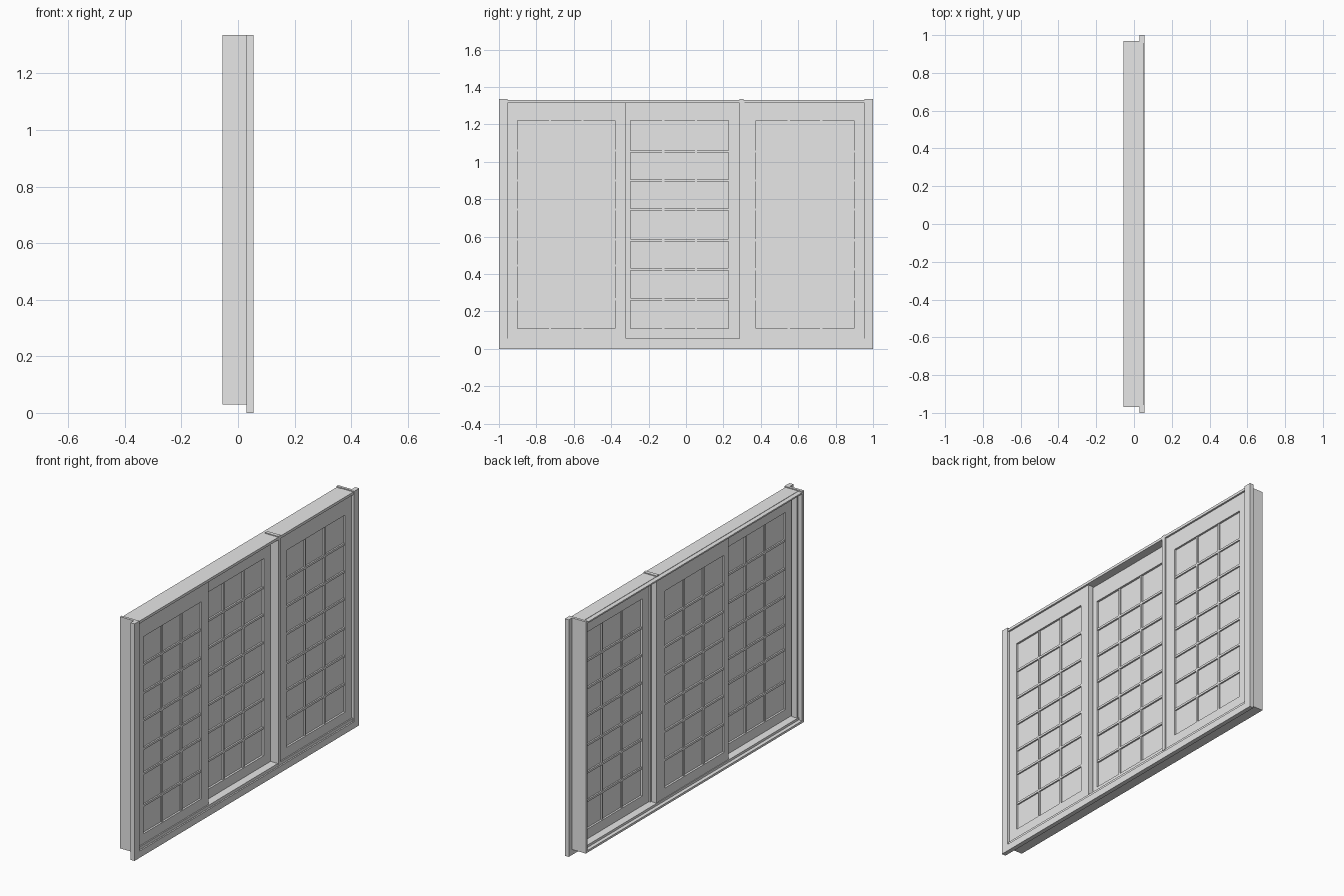
import bpy
import bmesh
from mathutils import Vector

old = bpy.data.objects.get("Cube")
if old:
    bpy.data.objects.remove(old, do_unlink=True)

paint = bpy.data.materials.new("light_grey")
paint.use_nodes = True
GREY = (0.8, 0.8, 0.8, 1)
paint.diffuse_color = GREY
paint.node_tree.nodes["Principled BSDF"].inputs["Base Color"].default_value = GREY


def boxes(name, parts):
    """One object from boxes, each given as x, y and z ranges."""
    bm = bmesh.new()
    for ranges in parts:
        lo = Vector([r[0] for r in ranges])
        hi = Vector([r[1] for r in ranges])
        verts = bmesh.ops.create_cube(bm, size=1)["verts"]
        for v in verts:
            v.co = Vector([(lo[i] + hi[i]) / 2 + v.co[i] * (hi[i] - lo[i]) for i in range(3)])
    mesh = bpy.data.meshes.new(name)
    bm.to_mesh(mesh)
    bm.free()
    mesh.materials.append(paint)
    obj = bpy.data.objects.new(name, mesh)
    bpy.context.collection.objects.link(obj)
    return obj


def ring(x, y, z, oy, oz):
    """Four rails around an opening."""
    return [(x, (y[0], oy[0]), z), (x, (oy[1], y[1]), z),
            (x, oy, (z[0], oz[0])), (x, oy, (oz[1], z[1]))]


TOP = 1.335
BACK, FRONT = -0.055, 0.055

# Outer frame: side jambs with stops and mounting flanges
for side, s in (("left", 1), ("right", -1)):
    def span(a, b):
        return tuple(sorted((s * a, s * b)))
    boxes(side + "_jamb", [((BACK, 0.04), span(0.955, 0.97), (0.03, TOP)),
                           ((-0.03, 0.005), span(0.945, 0.955), (0.05, 1.32))])
    boxes(side + "_flange", [((0.03, FRONT), span(0.955, 1), (0, TOP))])

# Head board and stepped sill
boxes("head", [((-0.03, 0.05), (-0.955, 0.955), (1.315, 1.33)),
               ((BACK, -0.03), (-0.955, 0.955), (1.32, 1.328))])
boxes("sill", [((BACK, 0.035), (-0.955, 0.955), (0.03, 0.042)),
               ((-0.034, 0.04), (-0.955, 0.955), (0.04, 0.055))])
boxes("bottom_flange", [((0.03, FRONT), (-0.955, 0.955), (0, 0.038)),
                        ((0.03, 0.047), (-0.955, 0.955), (0.038, 0.055))])

# Post between the sliding and fixed panels
boxes("mullion", [((-0.032, 0.05), (0.287, 0.308), (0.05, TOP)),
                  ((0.0, 0.042), (0.308, 0.314), (0.05, 1.32))])

# Glazed panels: x range, outer y range, opening y range, bar heights
BARS = (0.265, 0.425, 0.58, 0.745, 0.9, 1.055)
LEFT_BARS = (0.265, 0.445, 0.585, 0.745, 0.9, 1.06)
OPEN_Z = (0.11, 1.22)
PANELS = {
    "right_fixed": ((0.01, 0.04), (-0.955, -0.32), (-0.9, -0.38), LEFT_BARS),
    "sliding": ((-0.03, 0.002), (-0.335, 0.287), (-0.297, 0.228), BARS),
    "left_fixed": ((0.01, 0.04), (0.312, 0.955), (0.375, 0.897), BARS),
}
HALF = 0.006
for name, (x, y, oy, bars) in PANELS.items():
    boxes(name + "_frame", ring(x, y, (0.053, 1.318), oy, OPEN_Z))
    mid = (x[0] + x[1]) / 2
    boxes(name + "_glass", [((mid - 0.004, mid + 0.004), oy, OPEN_Z)])
    bar_x = (x[0] + 0.003, x[1] - 0.003)
    grid = [(bar_x, oy, (z - HALF, z + HALF)) for z in bars]
    for k in (1, 2):
        c = oy[0] + (oy[1] - oy[0]) * k / 3
        grid.append(((bar_x[0] + 0.001, bar_x[1] - 0.001), (c - HALF, c + HALF), OPEN_Z))
    boxes(name + "_glazing_bars", grid)
